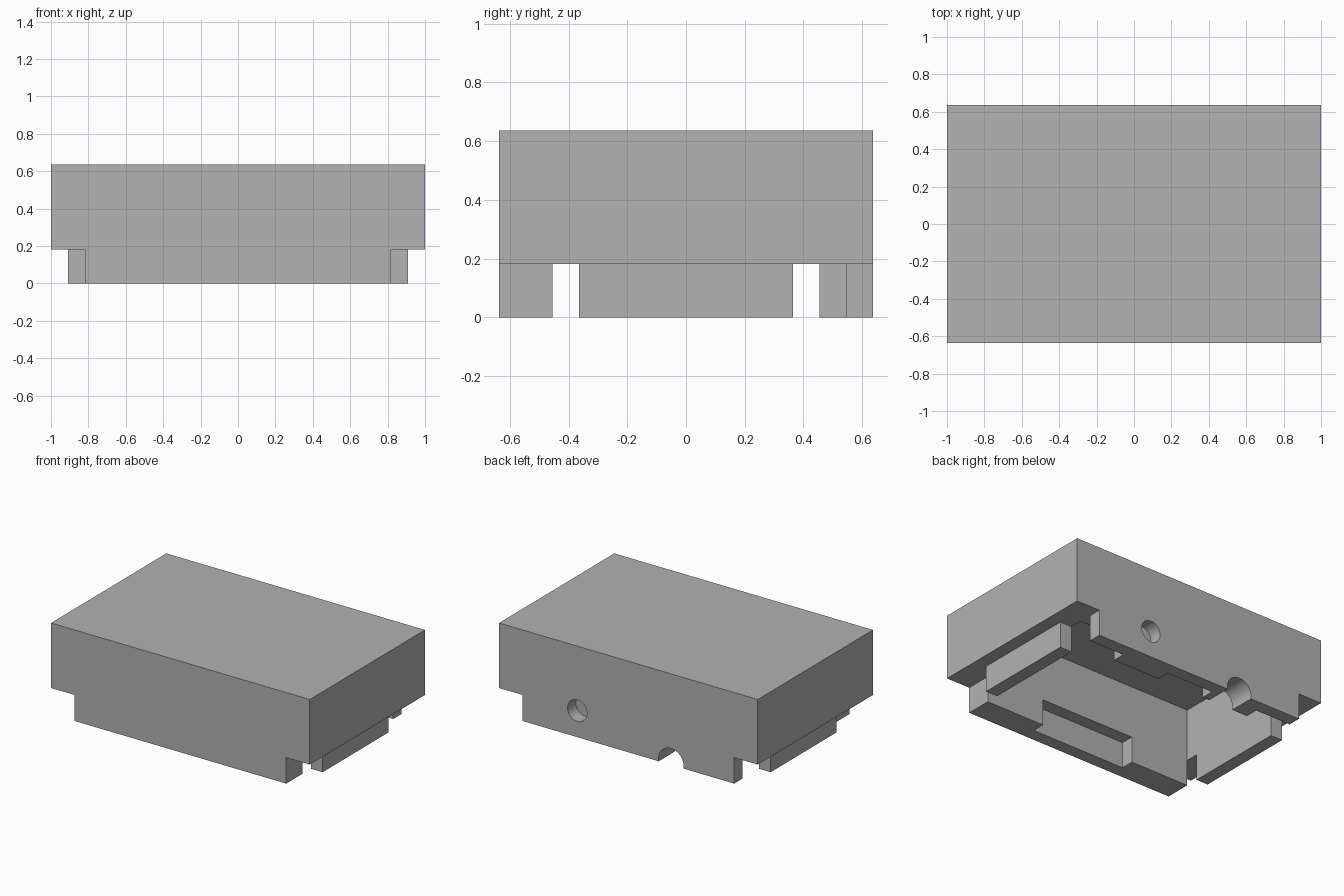
import bpy
from math import radians

U = 1 / 11          # wall thickness module
LIP = 2 * U         # height of the lower lip
TOP = 7 * U         # overall height

cube = bpy.data.objects.get("Cube")
if cube:
    bpy.data.objects.remove(cube, do_unlink=True)

grey = bpy.data.materials.new("mid_grey")
grey.use_nodes = True
grey.diffuse_color = (0.447, 0.447, 0.447, 1)
grey.node_tree.nodes["Principled BSDF"].inputs["Base Color"].default_value = grey.diffuse_color


def box(name, x0, x1, y0, y1, z0, z1):
    bpy.ops.mesh.primitive_cube_add(size=1, location=((x0 + x1) / 2, (y0 + y1) / 2, (z0 + z1) / 2))
    ob = bpy.context.object
    ob.name = name
    ob.scale = (x1 - x0, y1 - y0, z1 - z0)
    bpy.ops.object.transform_apply(location=True, rotation=False, scale=True)
    return ob


def rod(name, x, z, radius, y0, y1):
    bpy.ops.mesh.primitive_cylinder_add(vertices=48, radius=radius, depth=y1 - y0,
                                        location=(x, (y0 + y1) / 2, z), rotation=(radians(90), 0, 0))
    ob = bpy.context.object
    ob.name = name
    return ob


def cut(target, cutter):
    cutter.hide_render = True
    mod = target.modifiers.new("cut", 'BOOLEAN')
    mod.operation = 'DIFFERENCE'
    mod.solver = 'EXACT'
    mod.object = cutter
    bpy.context.view_layer.objects.active = target
    bpy.ops.object.modifier_apply(modifier=mod.name)
    bpy.data.objects.remove(cutter, do_unlink=True)


# Solid block that becomes the lid
lid = box("lid_casing", -1, 1, -7 * U, 7 * U, 0, TOP)
lid.data.materials.append(grey)

# Hollow interior, open below
cut(lid, box("cavity_cutter", -9 * U, 9 * U, -5 * U, 5 * U, -U, 6 * U))

# Side steps, and gaps between the side lips and the end walls
for s in (-1, 1):
    xs = sorted((s * 10 * U, s * 12 * U))
    cut(lid, box("side_step_cutter", *xs, -8 * U, 8 * U, -U, LIP))
    for t in (-1, 1):
        xg = sorted((s * 9 * U, s * 12 * U))
        yg = sorted((t * 4 * U, t * 8 * U))
        cut(lid, box("corner_gap_cutter", *xg, *yg, -U, LIP))

# Notch inside the front wall
cut(lid, box("front_notch_cutter", -4 * U, 4 * U, -6 * U, -4 * U, -U, LIP))

# Recesses inside the back wall, leaving two inner blocks
for x0, x1 in ((-9.5, -6), (-2, 2), (6, 9.5)):
    cut(lid, box("back_recess_cutter", x0 * U, x1 * U, 4.5 * U, 6 * U, -U, LIP))

# Round socket and cable arch in the back wall
cut(lid, rod("socket_cutter", 0.395, 0.185, 0.075, 6 * U, 8 * U))
cut(lid, rod("cable_arch_cutter", -0.33, 0.018, 0.097, 4.5 * U, 8 * U))

bpy.ops.object.select_all(action='DESELECT')
lid.select_set(True)
bpy.context.view_layer.objects.active = lid
bpy.ops.object.shade_smooth_by_angle(angle=radians(30))
